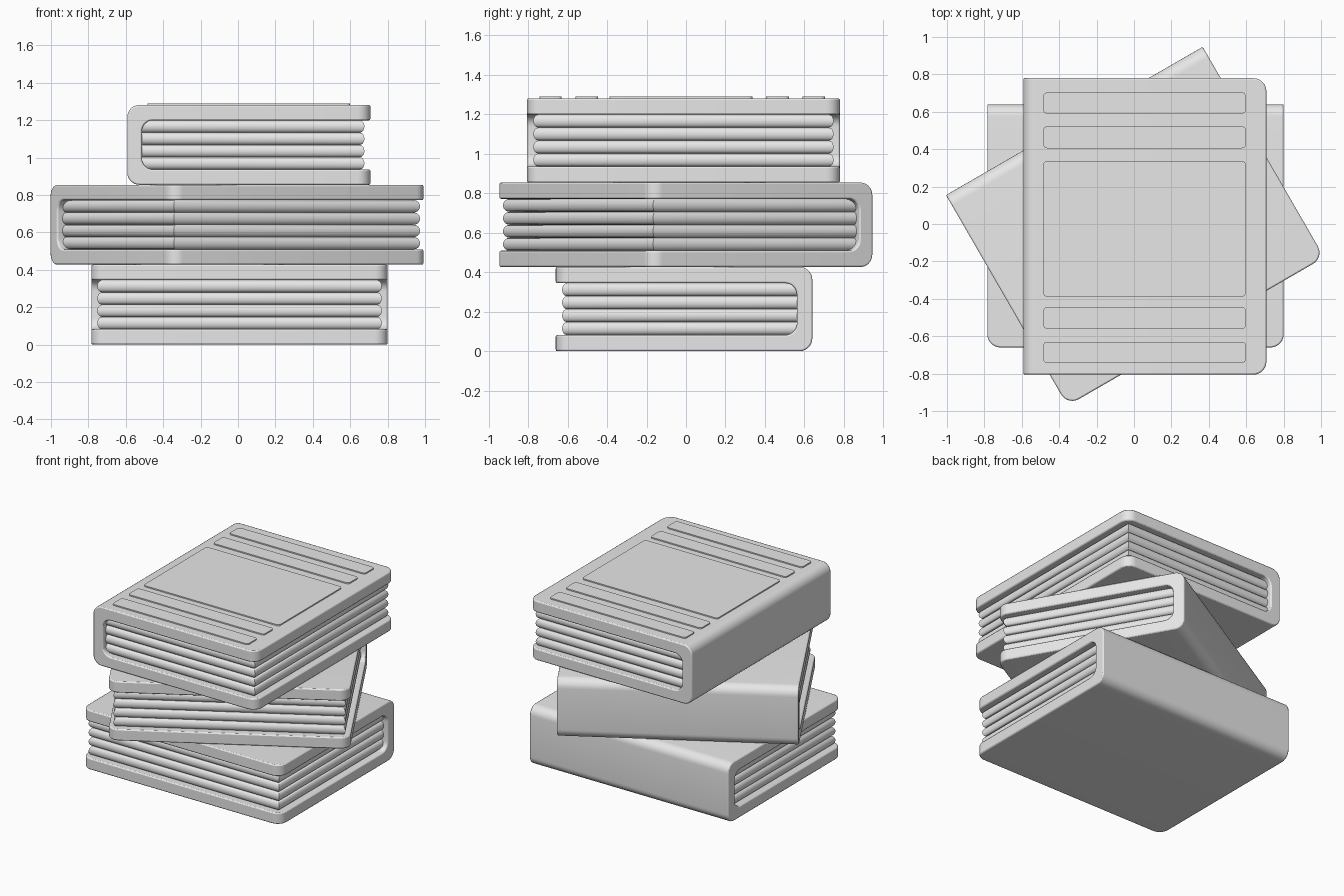
import bpy, bmesh, math
from mathutils import Vector

if "Cube" in bpy.data.objects:
    bpy.data.objects.remove(bpy.data.objects["Cube"])

grey = bpy.data.materials.new("plain_grey")
grey.use_nodes = True
grey.diffuse_color = (0.8, 0.8, 0.8, 1)
grey.node_tree.nodes["Principled BSDF"].inputs["Base Color"].default_value = (0.8, 0.8, 0.8, 1)

# Book size: the spine is on local -x
WIDTH, LENGTH, THICK = 1.30, 1.585, 0.427
BOARD, SPINE = 0.082, 0.078
SHEETS, BULGE, INSET = 4, 0.025, 0.032


def finish(bm, name, place, bevel=0.0):
    bmesh.ops.recalc_face_normals(bm, faces=bm.faces)
    mesh = bpy.data.meshes.new(name)
    bm.to_mesh(mesh)
    bm.free()
    mesh.materials.append(grey)
    obj = bpy.data.objects.new(name, mesh)
    bpy.context.collection.objects.link(obj)
    x, y, z, turn = place
    obj.location = (x, y, z)
    obj.rotation_euler.z = math.radians(turn)
    if bevel:
        mod = obj.modifiers.new("soft_edges", "BEVEL")
        mod.width = bevel
        mod.segments = 2
        mod.limit_method = "ANGLE"
        mod.angle_limit = math.radians(40)
    bpy.ops.object.select_all(action="DESELECT")
    obj.select_set(True)
    bpy.context.view_layer.objects.active = obj
    bpy.ops.object.shade_smooth_by_angle(angle=math.radians(40))
    return obj


def arc(cx, cz, radius, start, end, steps=7):
    angles = [math.radians(start + (end - start) * i / steps) for i in range(steps + 1)]
    return [(cx + radius * math.cos(a), cz + radius * math.sin(a)) for a in angles]


def extrude_face(bm, points, offset):
    face = bm.faces.new([bm.verts.new(p) for p in points])
    ext = bmesh.ops.extrude_face_region(bm, geom=[face])
    moved = [v for v in ext["geom"] if isinstance(v, bmesh.types.BMVert)]
    bmesh.ops.translate(bm, verts=moved, vec=Vector(offset))


def make_cover(name, place):
    # C-shaped section wrapped around the pages
    bm = bmesh.new()
    w, r, q = WIDTH / 2, 0.065, 0.06
    inner = -w + SPINE
    section = [(w, 0)] + arc(-w + r, r, r, 270, 180)
    section += arc(-w + r, THICK - r, r, 180, 90) + [(w, THICK), (w, THICK - BOARD)]
    section += arc(inner + q, THICK - BOARD - q, q, 90, 180)
    section += arc(inner + q, BOARD + q, q, 180, 270) + [(w, BOARD)]
    extrude_face(bm, [(x, -LENGTH / 2, z) for x, z in section], (0, LENGTH, 0))
    # Round the outer corners of both boards
    corners = [e for e in bm.edges
               if all(v.co.x > w - 0.001 for v in e.verts)
               and abs(e.verts[0].co.z - e.verts[1].co.z) > 0.01]
    bmesh.ops.bevel(bm, geom=corners, offset=0.07, segments=7,
                    profile=0.5, affect="EDGES")
    finish(bm, name, place, 0.008)


def make_pages(name, place):
    # Stacked rectangular rings give rounded, mitred sheets
    bm = bmesh.new()
    height = (THICK - 2 * BOARD) / SHEETS
    steps, rings = 8, []
    for sheet in range(SHEETS):
        for i in range(1 if sheet else 0, steps + 1):
            a = math.pi * i / steps
            z = BOARD + height * (sheet + 0.5 - 0.5 * math.cos(a))
            cut = INSET + BULGE * (1 - math.sin(a))
            x0, x1 = -WIDTH / 2 + SPINE - 0.01, WIDTH / 2 - cut
            y = LENGTH / 2 - cut
            rings.append([bm.verts.new((px, py, z))
                          for px, py in ((x0, -y), (x1, -y), (x1, y), (x0, y))])
    for low, high in zip(rings, rings[1:]):
        for k in range(4):
            n = (k + 1) % 4
            bm.faces.new((low[k], low[n], high[n], high[k]))
    bm.faces.new(rings[0])
    bm.faces.new(rings[-1])
    finish(bm, name, place)


def make_panel(name, y0, y1, z):
    # Thin raised plate with rounded corners
    bm = bmesh.new()
    x0, x1, r = -0.485, 0.598, 0.02
    outline = (arc(x1 - r, y1 - r, r, 0, 90, 4) + arc(x0 + r, y1 - r, r, 90, 180, 4)
               + arc(x0 + r, y0 + r, r, 180, 270, 4) + arc(x1 - r, y0 + r, r, 270, 360, 4))
    extrude_face(bm, [(x, y, z - 0.001) for x, y in outline], (0, 0, 0.0095))
    finish(bm, name, (0, 0, 0, 0))


# Three stacked books: x, y, z and turn in degrees
books = {
    "bottom": (0.008, -0.01, 0, -90),
    "middle": (0.006, -0.012, THICK, -60),
    "top": (0.058, -0.013, 2 * THICK, 0),
}
for label, place in books.items():
    make_cover(label + "_book_cover", place)
    make_pages(label + "_book_pages", place)

# Raised panels on the top cover
spans = [(0.59, 0.703), (0.405, 0.522), (-0.388, 0.336), (-0.56, -0.445), (-0.743, -0.63)]
for i, (y0, y1) in enumerate(spans):
    make_panel("cover_panel_%d" % (i + 1), y0, y1, 3 * THICK)
